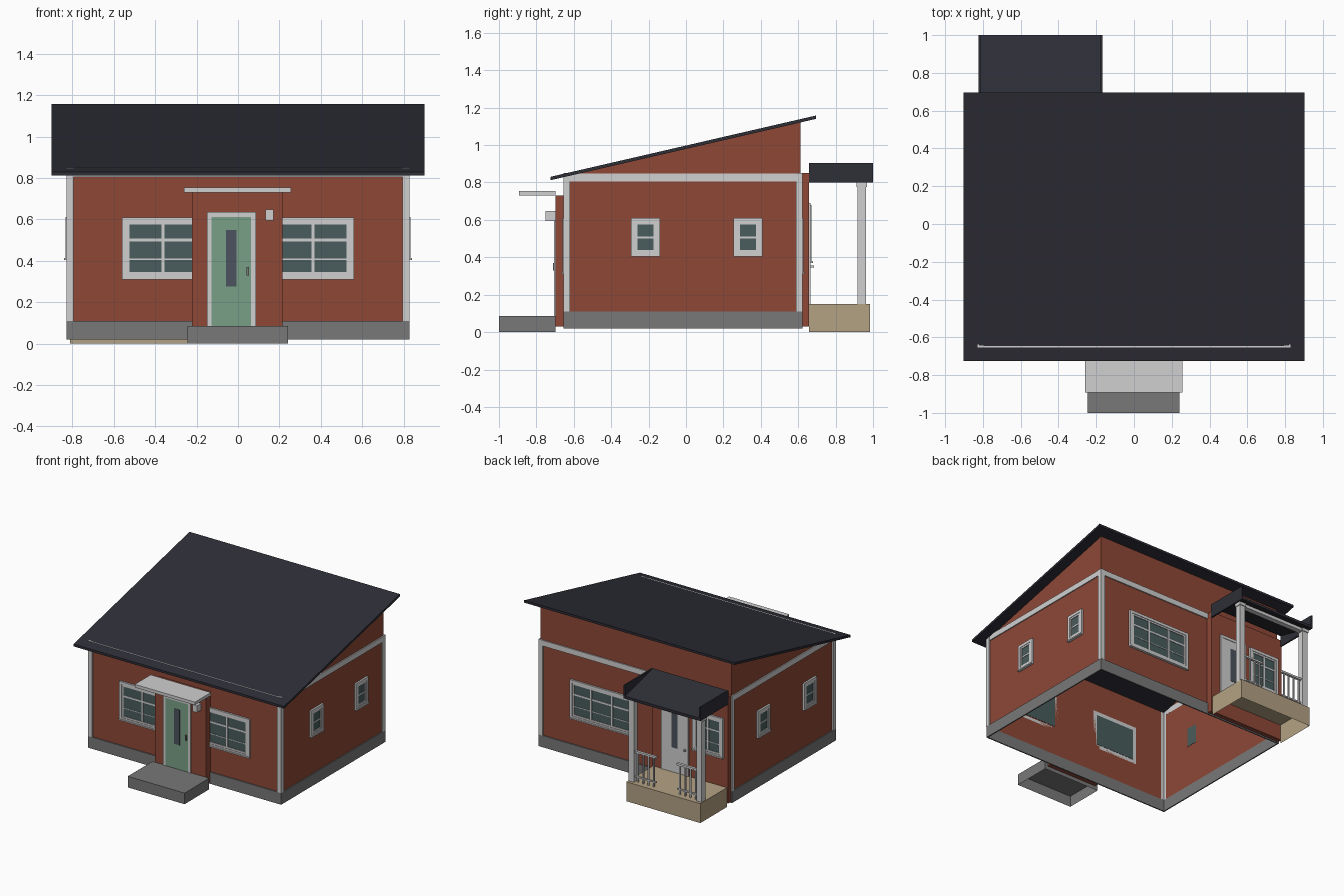
import bpy, bmesh
from mathutils import Vector

if "Cube" in bpy.data.objects:
    bpy.data.objects.remove(bpy.data.objects["Cube"])


def lin(c):
    c /= 255
    return c / 12.92 if c <= 0.04045 else ((c + 0.055) / 1.055) ** 2.4


def material(name, r, g, b):
    m = bpy.data.materials.new(name)
    m.diffuse_color = (lin(r), lin(g), lin(b), 1)
    m.use_nodes = True
    m.node_tree.nodes["Principled BSDF"].inputs["Base Color"].default_value = m.diffuse_color
    return m


BRICK = material("brick red", 142, 72, 55)
WHITE = material("trim white", 208, 208, 208)
ROOF = material("roof slate", 46, 46, 55)
STONE = material("foundation grey", 120, 120, 120)
GLASS = material("window glass", 74, 92, 92)
GREEN = material("door green", 122, 160, 134)
WOOD = material("deck wood", 180, 162, 132)
DARK = material("door glass", 76, 84, 94)


def finish(name, bm, mat):
    me = bpy.data.meshes.new(name)
    bm.to_mesh(me)
    bm.free()
    me.materials.append(mat)
    ob = bpy.data.objects.new(name, me)
    bpy.context.collection.objects.link(ob)
    return ob


def boxes(name, mat, items, open_dirs=()):
    """One object from (x0,x1,y0,y1,z0,z1) boxes; faces pointing along open_dirs are left out."""
    bm = bmesh.new()
    for x0, x1, y0, y1, z0, z1 in items:
        vs = bmesh.ops.create_cube(bm, size=1)["verts"]
        for v in vs:
            v.co = (x1 if v.co.x > 0 else x0, y1 if v.co.y > 0 else y0, z1 if v.co.z > 0 else z0)
    bm.normal_update()
    cut = [f for f in bm.faces if any(f.normal.dot(Vector(d)) > 0.9 for d in open_dirs)]
    bmesh.ops.delete(bm, geom=cut, context="FACES")
    return finish(name, bm, mat)


def prism(name, mat, profile, x0, x1, skip=()):
    """Extrude a (y, z) profile along x; skip lists profile edges left open."""
    bm = bmesh.new()
    a = [bm.verts.new((x0, y, z)) for y, z in profile]
    b = [bm.verts.new((x1, y, z)) for y, z in profile]
    bm.faces.new(a)
    bm.faces.new(b)
    n = len(profile)
    for i in range(n):
        if i not in skip:
            j = (i + 1) % n
            bm.faces.new((a[i], a[j], b[j], b[i]))
    bmesh.ops.recalc_face_normals(bm, faces=bm.faces)
    return finish(name, bm, mat)


def on_wall(side, plane, u0, u1, d0, d1, z0, z1):
    """Box on a wall: u runs along the wall, d is the distance out from it."""
    s = -1 if side in ("front", "left") else 1
    p = sorted((plane + s * d0, plane + s * d1))
    return (u0, u1, *p, z0, z1) if side in ("front", "back") else (*p, u0, u1, z0, z1)


def window(name, side, plane, u0, u1, z0, z1, cols, bars):
    def w(*a):
        return on_wall(side, plane, *a)
    boxes(name + "_glass", GLASS, [w(u0 + .03, u1 - .03, -.002, .005, z0 + .03, z1 - .03)])
    parts = []
    for inset, t, d in ((0, .022, .014), (.022, .013, .01)):    # casing, then sash
        a, b, c, e = u0 + inset, u1 - inset, z0 + inset, z1 - inset
        parts += [w(a, a + t, 0, d, c, e), w(b - t, b, 0, d, c, e),
                  w(a + t, b - t, 0, d, c, c + t), w(a + t, b - t, 0, d, e - t, e)]
    for i in range(1, cols):
        u = u0 + (u1 - u0) * i / cols
        parts.append(w(u - .007, u + .007, 0, .009, z0 + .035, z1 - .035))
    for z, h in bars:
        parts.append(w(u0 + .035, u1 - .035, 0, .008, z - h, z + h))
    parts.append(w(u0, u1, .014, .02, z0, z0 + .01))    # sill
    boxes(name + "_frame", WHITE, parts)


def door(name, side, plane, u0, u1, z0, z1, mat, handle_u):
    def w(*a):
        return on_wall(side, plane, *a)
    t = .022
    boxes(name + "_frame", WHITE, [w(u0, u0 + t, 0, .008, z0, z1), w(u1 - t, u1, 0, .008, z0, z1),
                                   w(u0 + t, u1 - t, 0, .008, z1 - t, z1)])
    boxes(name + "_leaf", mat, [w(u0 + t, u1 - t, 0, .004, z0, z1 - t)])
    c = (u0 + u1) / 2
    boxes(name + "_glass", DARK, [w(c - .025, c + .025, .003, .006, z0 + .19, z1 - .085)])
    return handle_u


def roof_z(y):
    return .812 + .231 * (y + .725)


# Main shell: open below and under the roof
Y0, Y1, X = -.645, .613, .82
prism("walls", BRICK, [(Y0, .1), (Y1, .1), (Y1, roof_z(Y1)), (Y0, roof_z(Y0))], -X, X, skip=(0, 2))
prism("main_roof", ROOF, [(-.725, .812), (.695, roof_z(.695)), (.695, roof_z(.695) + .018),
                          (-.725, .83)], -.9025, .9025)

# Foundation, corner boards and band as rings around the shell
FX, FY0, FY1 = .828, -.654, .622


def ring(t, z0, z1):
    return [(-FX, FX, FY0, FY0 + t, z0, z1), (-FX, FX, FY1 - t, FY1, z0, z1),
            (-FX, -FX + t, FY0 + t, FY1 - t, z0, z1), (FX - t, FX, FY0 + t, FY1 - t, z0, z1)]


boxes("foundation", STONE, ring(.0095, .02, .11))
boxes("band_trim", WHITE, ring(.0085, .805, .848))
corners = []
for sx in (-1, 1):
    xs = sorted((sx * (FX + .001), sx * (FX - .034)))
    corners += [(*xs, FY0 - .001, FY0 + .01, .11, .85), (*xs, FY1 - .01, FY1 + .001, .11, .85)]
    xs = sorted((sx * (FX + .001), sx * (FX - .0085)))
    corners += [(*xs, FY0 + .01, FY0 + .034, .11, .85), (*xs, FY1 - .034, FY1 - .01, .11, .85)]
boxes("corner_boards", WHITE, corners)

# Windows
for s, label in ((-1, "left"), (1, "right")):
    u = sorted((s * .165, s * .56))
    window("front_window_" + label, "front", Y0, *u, .31, .61, 2, [(.5, .007), (.408, .003)])
for i, c in enumerate((-.217, .332)):
    window("right_window_%d" % i, "right", X, c - .077, c + .077, .403, .611, 1, [(.505, .005)])
for i, c in enumerate((-.335, .23)):
    window("left_window_%d" % i, "left", -X, c - .077, c + .077, .403, .611, 1, [(.505, .005)])
window("back_window", "back", Y1, .02, .56, .31, .61, 3, [(.5, .007), (.408, .003)])

# Front entrance
boxes("front_entry", BRICK, [(-.222, .216, -.698, Y0, .03, .73)])
door("front_door", "front", -.698, -.151, .086, .086, .635, GREEN, .05)
boxes("front_handle", STONE, [(.042, .054, -.712, -.7, .33, .37)])
boxes("front_step", STONE, [(-.245, .242, -1, -.698, 0, .086)], [(0, 0, -1)])
boxes("front_canopy", WHITE, [(-.26, .256, -.893, -.698, .73, .754)])
boxes("wall_lamp", WHITE, [(.134, .172, -.75, -.698, .595, .647)])

# Back entrance
PC, PY = -.495, .658
boxes("back_entry", BRICK, [(-.822, -.168, Y1, PY, .03, .85)])
door("back_door", "back", PY, -.485, -.25, .15, .69, WHITE, -.46)
boxes("back_handle", WHITE, [(-.468, -.455, PY, .685, .345, .357)])
window("porch_window", "back", PY, -.785, -.52, .37, .68, 2, [(.57, .006), (.47, .003)])

# Porch: hollow deck, posts, beam, railings and a sloped roof between two cheeks
boxes("porch_deck", WOOD, [(PC - .317, PC + .317, PY, .984, 0, .15)], [(0, 0, -1), (0, -1, 0)])
posts, rails = [], []
for s in (-1, 1):
    c = PC + s * .291
    posts += [(c - .022, c + .022, .918, .962, .15, .8), (c - .028, c + .028, .912, .968, .775, .8)]
    a, b = sorted((PC + s * .27, PC + s * .09))
    rails += [(a, b, .93, .95, .375, .39), (a, b, .933, .947, .185, .195)]
    for k in range(4):
        u = a + (b - a) * (k + .5) / 4
        rails.append((u - .005, u + .005, .935, .945, .15, .38))
boxes("porch_posts", WHITE, posts)
boxes("porch_railings", WHITE, rails)
boxes("porch_beam", WHITE, [(PC - .26, PC + .26, .92, .96, .775, .8)])
prism("porch_roof", ROOF, [(PY, .885), (1, .8), (1, .82), (PY, .905)], PC - .328, PC + .328)
boxes("porch_roof_cheeks", ROOF, [(PC - .329, PC - .317, PY, 1, .8, .905),
                                  (PC + .317, PC + .329, PY, 1, .8, .905)])
